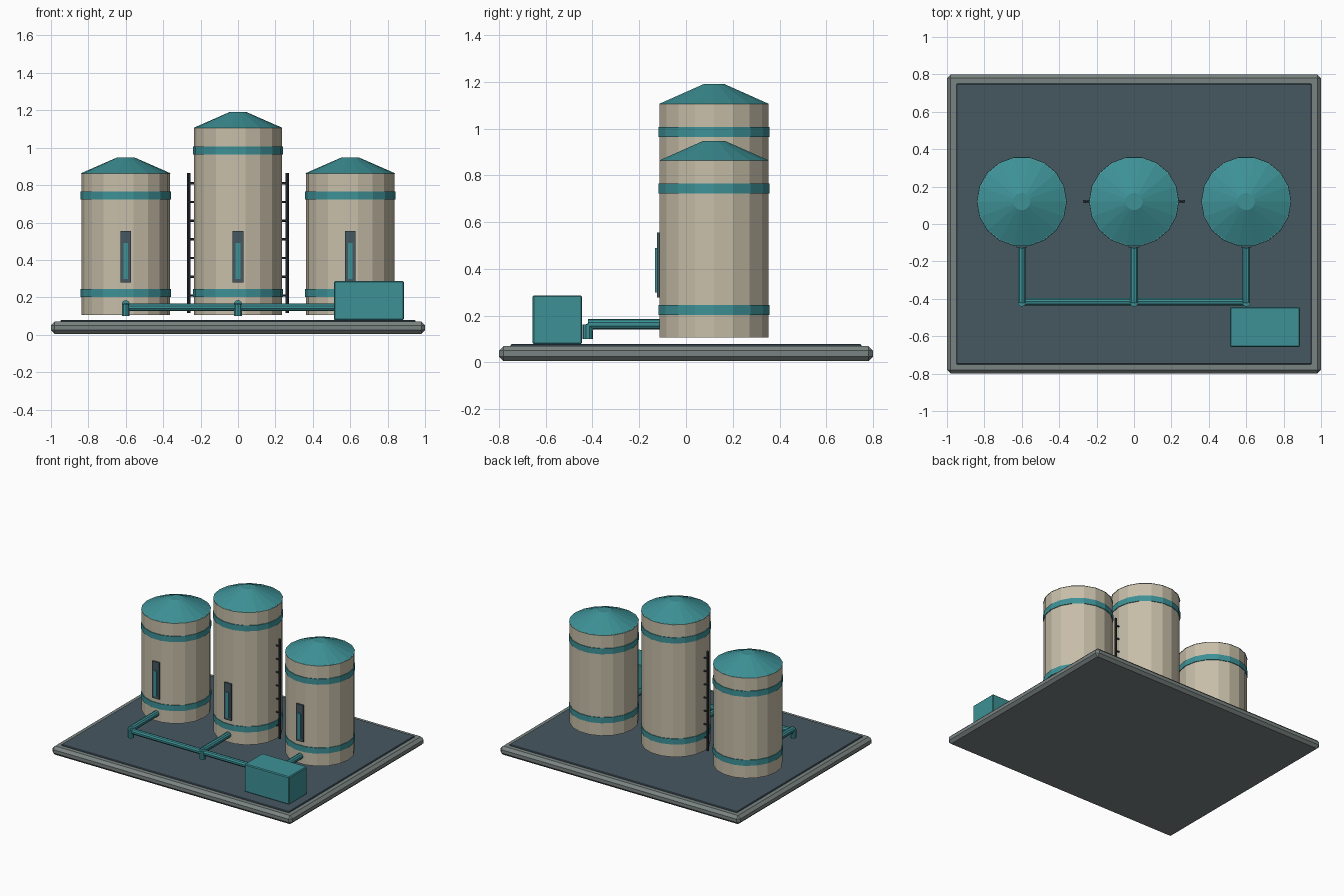
import bpy, bmesh, math
from mathutils import Vector, Matrix

if "Cube" in bpy.data.objects:
    bpy.data.objects.remove(bpy.data.objects["Cube"])


def mat(name, rgb):
    m = bpy.data.materials.new(name)
    m.diffuse_color = (*rgb, 1)
    m.use_nodes = True
    m.node_tree.nodes["Principled BSDF"].inputs["Base Color"].default_value = m.diffuse_color
    return m


TEAL = mat("teal paint", (0.047, 0.285, 0.307))
BEIGE = mat("beige cladding", (0.578, 0.520, 0.400))
SLATE = mat("slate floor", (0.061, 0.095, 0.121))
GREY = mat("grey concrete", (0.195, 0.231, 0.223))
DARK = mat("dark metal", (0.026, 0.034, 0.044))


def finish(name, bm, material):
    bmesh.ops.recalc_face_normals(bm, faces=bm.faces[:])
    me = bpy.data.meshes.new(name)
    bm.to_mesh(me)
    bm.free()
    me.materials.append(material)
    ob = bpy.data.objects.new(name, me)
    bpy.context.collection.objects.link(ob)
    return ob


def box(name, lo, hi, material, bevel=0):
    lo, hi = Vector(lo), Vector(hi)
    bm = bmesh.new()
    bmesh.ops.create_cube(bm, size=1, matrix=Matrix.Translation((lo + hi) / 2)
                          @ Matrix.Diagonal((*(hi - lo), 1)))
    if bevel:
        bmesh.ops.bevel(bm, geom=bm.edges[:], offset=bevel, segments=1,
                        affect='EDGES', profile=0.5)
    return finish(name, bm, material)


def lathe(name, x, y, profile, material, n=18):
    """Closed faceted solid from (radius, z) rings, with a corner on the x axis."""
    bm = bmesh.new()
    rings = [[bm.verts.new((x + r * math.cos(2 * math.pi * i / n),
                            y + r * math.sin(2 * math.pi * i / n), z))
              for i in range(n)] for r, z in profile]
    for a, b in zip(rings, rings[1:]):
        for i in range(n):
            j = (i + 1) % n
            bm.faces.new((a[i], a[j], b[j], b[i]))
    bm.faces.new(rings[0])
    bm.faces.new(rings[-1])
    return finish(name, bm, material)


def pipe(name, a, b, r, material, n=10):
    a, b = Vector(a), Vector(b)
    d = b - a
    bm = bmesh.new()
    bmesh.ops.create_cone(bm, cap_ends=True, segments=n, radius1=r, radius2=r,
                          depth=d.length,
                          matrix=Matrix.Translation((a + b) / 2)
                          @ d.to_track_quat('Z', 'Y').to_matrix().to_4x4())
    return finish(name, bm, material)


# Base slab with chamfered rim and recessed-look floor panel
box("base_slab", (-1, -0.8, 0.005), (1, 0.8, 0.07), GREY, 0.02)
box("floor_panel", (-0.95, -0.75, 0.06), (0.95, 0.75, 0.079), SLATE, 0.004)

# Three storage tanks with roofs, bands, level gauges and outlet pipes
TY, R = 0.12, 0.236
for side, x, top in (("left", -0.6, 0.865), ("middle", 0, 1.107), ("right", 0.6, 0.865)):
    lathe(side + "_tank", x, TY, [(R, 0.106), (R, top)], BEIGE)
    lathe(side + "_roof", x, TY, [(0.24, top - 0.002), (0.046, top + 0.083)], TEAL)
    for part, z in (("lower", 0.202), ("upper", top - 0.143)):
        lathe(f"{side}_{part}_band", x, TY, [(0.241, z), (0.241, z + 0.043)], TEAL)
    box(side + "_gauge_frame", (x - 0.029, -0.125, 0.278), (x + 0.029, -0.10, 0.555), SLATE)
    box(side + "_gauge_tube", (x - 0.013, -0.132, 0.298), (x + 0.013, -0.124, 0.49), TEAL)
    pipe(side + "_outlet_pipe", (x, -0.42, 0.163), (x, -0.10, 0.163), 0.022, TEAL)
    pipe(side + "_drop_pipe", (x, -0.42, 0.10), (x, -0.42, 0.163), 0.022, TEAL)

# Header pipe and pump cabinet
pipe("header_pipe", (-0.61, -0.415, 0.147), (0.61, -0.415, 0.147), 0.021, TEAL)
box("pump_cabinet", (0.513, -0.657, 0.078), (0.887, -0.444, 0.287), TEAL, 0.006)

# Ladder rails and rungs on both sides of the middle tank
for side, s in (("left", -1), ("right", 1)):
    pipe(side + "_ladder_rail", (s * 0.264, TY, 0.115), (s * 0.264, TY, 0.865),
         0.009, DARK, 8)
    for k in range(7):
        z = 0.21 + 0.1 * k
        pipe(f"{side}_rung_{k + 1}", (s * 0.225, TY, z), (s * 0.272, TY, z),
             0.006, DARK, 6)
